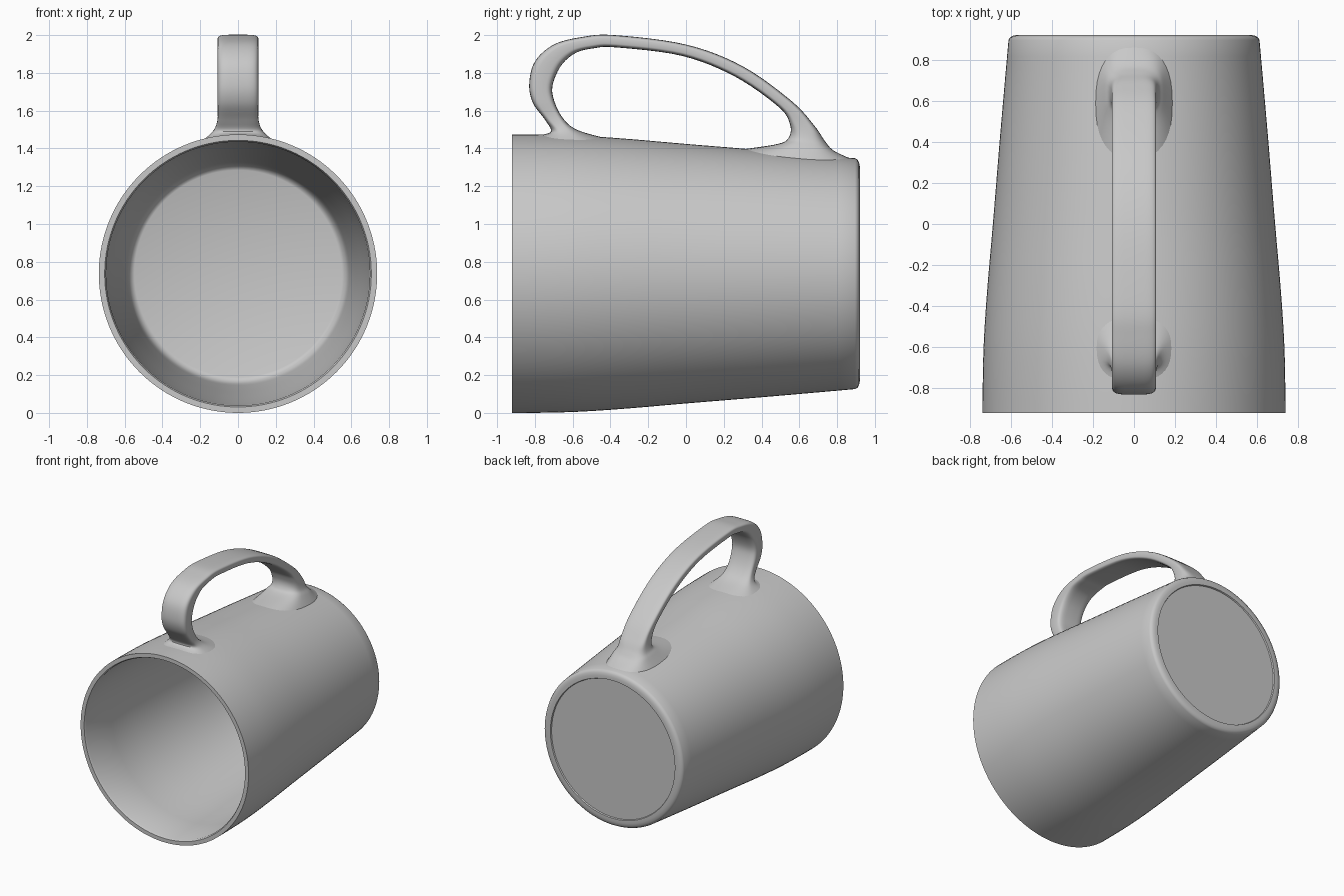
import bpy
import bmesh
from math import sin, cos, pi, sqrt, copysign, radians
from mathutils import Vector

if "Cube" in bpy.data.objects:
    bpy.data.objects.remove(bpy.data.objects["Cube"], do_unlink=True)

AXIS_Z = 0.737   # height of the cup's lying axis
SEGMENTS = 128

grey = bpy.data.materials.new("clay grey")
grey.use_nodes = True
grey.diffuse_color = (0.58, 0.58, 0.58, 1)
grey.node_tree.nodes["Principled BSDF"].inputs["Base Color"].default_value = grey.diffuse_color


def skin_rings(name, rings):
    """Join closed rings of points into a capped, smooth shaded object."""
    bm = bmesh.new()
    loops = [[bm.verts.new(p) for p in ring] for ring in rings]
    for a, b in zip(loops, loops[1:]):
        for i in range(len(a)):
            j = (i + 1) % len(a)
            bm.faces.new((a[i], a[j], b[j], b[i]))
    bm.faces.new(loops[0])
    bm.faces.new(loops[-1])
    bmesh.ops.recalc_face_normals(bm, faces=bm.faces)
    mesh = bpy.data.meshes.new(name)
    bm.to_mesh(mesh)
    bm.free()
    mesh.materials.append(grey)
    obj = bpy.data.objects.new(name, mesh)
    bpy.context.collection.objects.link(obj)
    bpy.ops.object.select_all(action="DESELECT")
    obj.select_set(True)
    bpy.context.view_layer.objects.active = obj
    bpy.ops.object.shade_smooth_by_angle(angle=radians(32))
    return obj


def circle(y, r):
    return [(r * cos(2 * pi * i / SEGMENTS), y, AXIS_Z + r * sin(2 * pi * i / SEGMENTS))
            for i in range(SEGMENTS)]


def catmull(p, t):
    a, b, c, d = p
    return 0.5 * (2 * b + (c - a) * t + (2 * a - 5 * b + 4 * c - d) * t ** 2
                  + (3 * b - a - 3 * c + d) * t ** 3)


def smooth_rings(rings, steps):
    """Add in-between rings along a smooth curve."""
    padded = [rings[0]] + rings + [rings[-1]]
    result = []
    for k in range(len(rings) - 1):
        for s in range(steps):
            result.append([catmull(p, s / steps) for p in zip(*padded[k:k + 4])])
    return result + [rings[-1]]


# Cup: one lathed profile (y, radius) from the inner floor, over the rim, to the base
inner = [(0.84, 0.548), (0.835, 0.56), (0.82, 0.574), (0.79, 0.584), (0.74, 0.591),
         (0.4, 0.621), (0, 0.655), (-0.35, 0.684), (-0.6, 0.695), (-0.905, 0.698), (-0.92, 0.706)]
outer = [(-0.92, 0.737), (-0.75, 0.736), (-0.55, 0.73), (-0.3, 0.713),
         (0, 0.687), (0.45, 0.65), (0.895, 0.611)]
base = [(0.908, 0.604), (0.916, 0.59), (0.92, 0.57), (0.92, 0.546), (0.91, 0.542)]
outer_curve = [ring[0] for ring in smooth_rings([[Vector(p)] for p in outer], 4)]
skin_rings("cup", [circle(y, r) for y, r in inner + [tuple(p) for p in outer_curve] + base])


def cup_top(x, y):
    """Height of the cup's outer wall above a point."""
    for (y0, r0), (y1, r1) in zip(outer, outer[1:]):
        if y <= y1:
            break
    r = r0 + (r1 - r0) * (y - y0) / (y1 - y0)
    return AXIS_Z + sqrt(r * r - x * x)


# Handle stations: outer y, z, inner y, z, half width; the ends flare onto the wall
W = 0.108
stations = [
    (-0.78, 1.46, -0.43, 1.46, 0.19),
    (-0.715, 1.49, -0.58, 1.5, 0.13),
    (-0.745, 1.55, -0.655, 1.565, W),
    (-0.81, 1.64, -0.7, 1.66, W),
    (-0.83, 1.74, -0.705, 1.74, W),
    (-0.8, 1.86, -0.66, 1.84, W),
    (-0.7, 1.95, -0.585, 1.905, W),
    (-0.55, 1.99, -0.49, 1.93, W),
    (-0.38, 2.0, -0.37, 1.935, W),
    (0, 1.95, -0.02, 1.89, W),
    (0.3, 1.835, 0.26, 1.78, W),
    (0.56, 1.65, 0.49, 1.62, W),
    (0.68, 1.52, 0.55, 1.53, W),
    (0.735, 1.44, 0.545, 1.46, 0.12),
    (0.78, 1.39, 0.49, 1.425, 0.145),
    (0.87, 1.36, 0.3, 1.4, 0.19),
]


def section(station, on_wall, flared):
    """Rounded rectangle between the outer and inner edge of the handle."""
    yo, zo, yi, zi, w = station
    mid = Vector((0, yo + yi, zo + zi)) / 2
    half = Vector((0, yo - yi, zo - zi)) / 2
    power = 2 / (2.4 if on_wall else 3 if flared else 4.5)
    ring = []
    for i in range(40):
        c, s = cos(2 * pi * i / 40), sin(2 * pi * i / 40)
        p = mid + half * copysign(abs(s) ** power, s)
        p.x = w * copysign(abs(c) ** power, c)
        if on_wall:
            p.z = cup_top(p.x, p.y) - 0.004
        ring.append(p)
    return ring


last = len(stations) - 1
sections = [section(st, i in (0, last), st[4] > W) for i, st in enumerate(stations)]
skin_rings("handle", smooth_rings(sections, 6))
